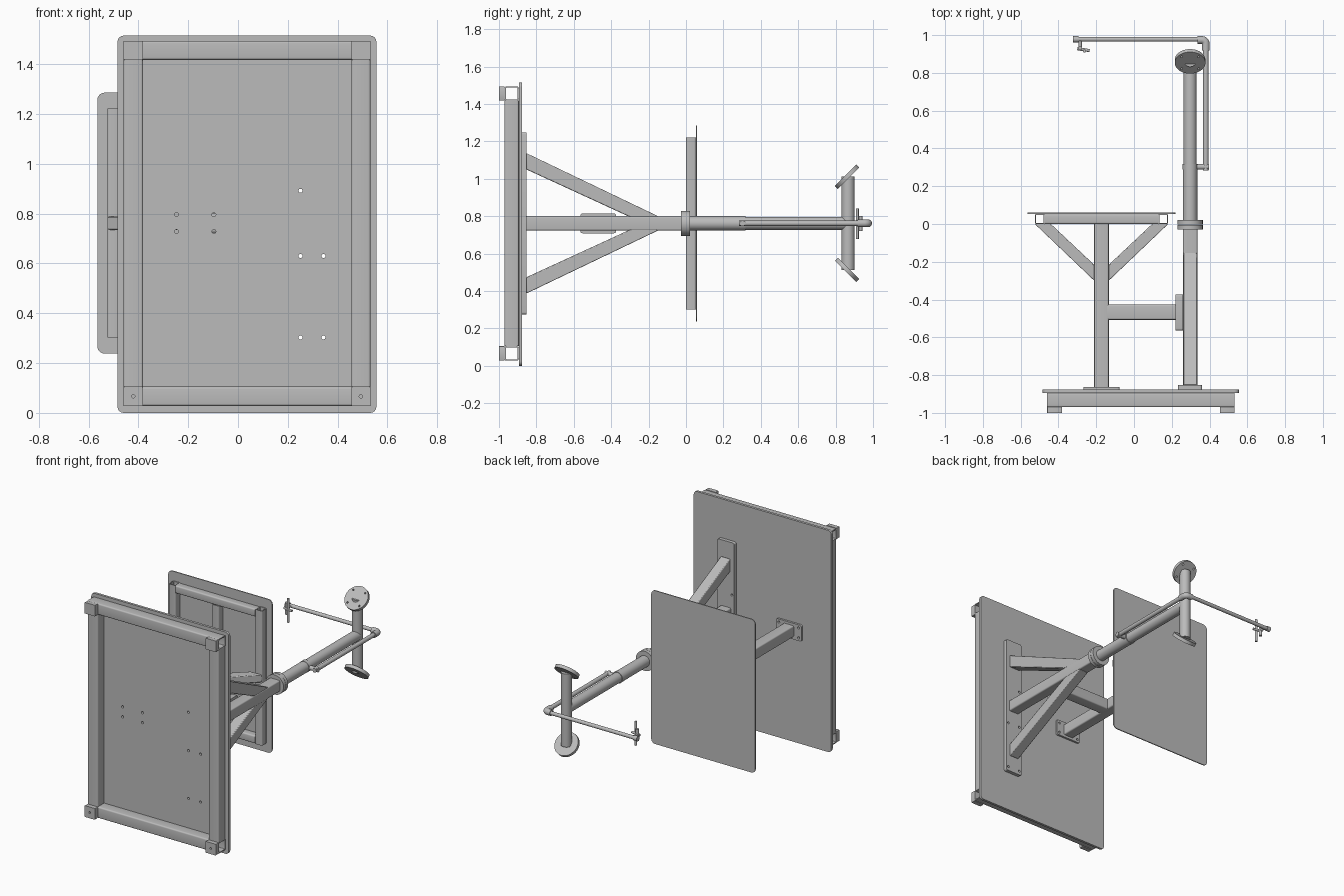
import bpy, bmesh, math
from mathutils import Vector

cube = bpy.data.objects.get("Cube")
if cube:
    bpy.data.objects.remove(cube, do_unlink=True)

steel = bpy.data.materials.new("painted_grey_steel")
steel.use_nodes = True
GREY = (0.5, 0.5, 0.5, 1)
steel.diffuse_color = GREY
steel.node_tree.nodes["Principled BSDF"].inputs["Base Color"].default_value = GREY

MID = 0.762          # height of the arms
ARM, POST = 0.297, -0.172   # x of the long arm and of the board post


def finish(name, bm):
    bmesh.ops.recalc_face_normals(bm, faces=bm.faces)
    mesh = bpy.data.meshes.new(name)
    bm.to_mesh(mesh)
    bm.free()
    mesh.materials.append(steel)
    obj = bpy.data.objects.new(name, mesh)
    bpy.context.collection.objects.link(obj)
    return obj


def rounded(u0, u1, v0, v1, r, n=4):
    """Rounded rectangle outline."""
    pts = []
    for k, (cu, cv) in enumerate([(u1 - r, v1 - r), (u0 + r, v1 - r), (u0 + r, v0 + r), (u1 - r, v0 + r)]):
        for i in range(n + 1):
            a = math.pi / 2 * (k + i / n)
            pts.append((cu + r * math.cos(a), cv + r * math.sin(a)))
    return pts


def prism(name, axis, outline, a, b, hole=None):
    """Extrude an outline along an axis, with an optional matching hole."""
    place = {"x": lambda u, v, w: (w, u, v), "y": lambda u, v, w: (u, w, v), "z": lambda u, v, w: (u, v, w)}[axis]
    bm = bmesh.new()
    n = len(outline)
    rings = [[[bm.verts.new(place(u, v, w)) for u, v in loop] for w in (a, b)]
             for loop in ([outline, hole] if hole else [outline])]
    for lo, hi in rings:
        for i in range(n):
            j = (i + 1) % n
            bm.faces.new((lo[i], lo[j], hi[j], hi[i]))
    for end in (0, 1):
        if hole:
            o, h = rings[0][end], rings[1][end]
            for i in range(n):
                j = (i + 1) % n
                bm.faces.new((o[i], o[j], h[j], h[i]))
        else:
            bm.faces.new(rings[0][end])
    return finish(name, bm)


def tube(name, axis, u0, u1, v0, v1, a, b, wall=0.007):
    """Hollow rectangular tube."""
    return prism(name, axis, rounded(u0, u1, v0, v1, 0.009), a, b,
                 rounded(u0 + wall, u1 - wall, v0 + wall, v1 - wall, 0.004))


def rod(name, p, q, r, sides=32):
    p, q = Vector(p), Vector(q)
    bm = bmesh.new()
    bmesh.ops.create_cone(bm, cap_ends=True, segments=sides, radius1=r, radius2=r, depth=(q - p).length)
    turn = (q - p).to_track_quat("Z", "Y").to_matrix().to_4x4()
    turn.translation = (p + q) / 2
    bm.transform(turn)
    return finish(name, bm)


def drill(obj, spots, direction, r):
    """Cut round holes centred on the spots along a direction."""
    for s in spots:
        d = Vector(direction)
        cutter = rod("drill_bit", Vector(s) - d, Vector(s) + d, r, 16)
        mod = obj.modifiers.new("hole", "BOOLEAN")
        mod.operation, mod.object, mod.solver = "DIFFERENCE", cutter, "EXACT"
        graph = bpy.context.evaluated_depsgraph_get()
        mesh = bpy.data.meshes.new_from_object(obj.evaluated_get(graph))
        obj.modifiers.clear()
        obj.data = mesh
        bpy.data.objects.remove(cutter, do_unlink=True)


# Large base plate with bolt holes
arm_holes = [(ARM + s * 0.046, -0.875, z) for z in (0.303, 0.63, 0.892, 1.22) for s in (-1, 1)]
post_holes = [(POST + s * 0.075, -0.87, MID + t * 0.034) for s in (-1, 1) for t in (-1, 1)]
THROUGH = (0, 0.06, 0)
plate = prism("base_plate", "y", rounded(-0.484, 0.556, 0, 1.515, 0.025), -0.894, -0.877)
drill(plate, arm_holes + post_holes, THROUGH, 0.008)

# Base frame of hollow tubes, with block feet at the corners
for side, x0, x1 in (("right", -0.46, -0.381), ("left", 0.455, 0.532)):
    tube(f"base_{side}_rail", "z", x0, x1, -0.97, -0.894, 0.105, 1.418)
for level, z0, z1 in (("bottom", 0.028, 0.105), ("top", 1.418, 1.494)):
    tube(f"base_{level}_rail", "x", -0.97, -0.894, z0, z1, -0.46, 0.532)
    for side, x0, x1 in (("right", -0.46, -0.381), ("left", 0.455, 0.532)):
        foot = prism(f"{level}_{side}_foot", "y", rounded(x0, x1, z0, z1, 0.004, 2), -1, -0.97)
        drill(foot, [((x0 + x1) / 2, -1, (z0 + z1) / 2)], (0, 0.02, 0), 0.007)

# Mounting plates on the back of the base
arm_mount = prism("arm_mounting_plate", "y", rounded(ARM - 0.064, ARM + 0.064, 0.275, 1.249, 0.012), -0.877, -0.853)
drill(arm_mount, arm_holes, THROUGH, 0.008)
post_mount = prism("post_mounting_plate", "y",
                   rounded(POST - 0.096, POST + 0.096, MID - 0.055, MID + 0.055, 0.012), -0.877, -0.863)
drill(post_mount, post_holes, THROUGH, 0.008)

# Long arm: square part, two braces, then round pipe
H = 0.0385
prism("arm_square_tube", "y", rounded(ARM - H, ARM + H, MID - H, MID + H, 0.009), -0.853, -0.02)
for name, s in (("upper", 1), ("lower", -1)):
    side_shape = [(-0.853, MID + s * 0.375), (-0.15, MID + s * H), (-0.20, MID), (-0.31, MID + s * H), (-0.853, MID + s * 0.288)]
    brace = prism(f"arm_{name}_brace", "x", side_shape, ARM - 0.036, ARM + 0.036)
    bevel = brace.modifiers.new("soft_edges", "BEVEL")
    bevel.width, bevel.segments = 0.005, 2
for y0, y1, label in ((-0.028, -0.004, "front"), (-0.002, 0.022, "back")):
    flange = rod(f"{label}_collar", (ARM, y0, MID), (ARM, y1, MID), 0.067, 48)
    spots = [(ARM + 0.053 * math.cos(a), 0, MID + 0.053 * math.sin(a))
             for a in (math.pi / 4 + k * math.pi / 2 for k in range(4))]
    drill(flange, spots, THROUGH, 0.006)
rod("arm_sleeve", (ARM, 0, MID), (ARM, 0.3, MID), 0.038)
rod("arm_pipe", (ARM, 0.25, MID), (ARM, 0.868, MID), 0.035)

# Crosshead with two tilted discs
HEAD = 0.867
rod("crosshead", (ARM, HEAD, MID - 0.25), (ARM, HEAD, MID + 0.25), 0.035)
for name, s in (("upper", 1), ("lower", -1)):
    mid = Vector((ARM, 0.861, MID + s * 0.249))
    n = Vector((0, -1, s)).normalized()
    across = Vector((0, 1, s)).normalized()
    disc = rod(f"{name}_disc", mid - n * 0.011, mid + n * 0.011, 0.081, 48)
    sides = Vector((1, 0, 0))
    drill(disc, [mid + (across * t + sides * u) * 0.045 for t in (-1, 1) for u in (-1, 1)], n * 0.04, 0.006)

# Side handle: bracket, long rod, elbow, cross rod
SIDE, BACK = 0.38, 0.978
rod("handle_band", (ARM, 0.288, MID), (ARM, 0.318, MID), 0.0395)
rod("handle_bracket", (ARM, 0.303, MID), (SIDE + 0.016, 0.303, MID), 0.015)
rod("handle_rod", (SIDE, 0.283, MID), (SIDE, BACK - 0.04, MID), 0.0145)
curve = bpy.data.curves.new("elbow_path", "CURVE")
curve.dimensions = "3D"
curve.bevel_depth, curve.bevel_resolution, curve.use_fill_caps = 0.0205, 6, True
bend = [(SIDE - 0.045, BACK - 0.004)] + [
    (SIDE - 0.02 + 0.02 * math.cos(a), BACK - 0.024 + 0.02 * math.sin(a))
    for a in (math.pi / 2 * (1 - k / 6) for k in range(7))] + [(SIDE, BACK - 0.06)]
path = curve.splines.new("POLY")
path.points.add(len(bend) - 1)
for point, (x, y) in zip(path.points, bend):
    point.co = (x, y, MID, 1)
source = bpy.data.objects.new("elbow_path", curve)
bpy.context.collection.objects.link(source)
graph = bpy.context.evaluated_depsgraph_get()
bm = bmesh.new()
bm.from_mesh(bpy.data.meshes.new_from_object(source.evaluated_get(graph)))
finish("handle_elbow", bm)
bpy.data.objects.remove(source, do_unlink=True)
rod("cross_rod", (-0.318, BACK, MID), (SIDE - 0.04, BACK, MID), 0.0125)
rod("cross_rod_end", (-0.322, BACK, MID), (-0.295, BACK, MID), 0.0165)

# Small clamp hanging on the end of the cross rod
rod("clamp_stem", (-0.285, BACK, MID), (-0.285, 0.925, MID), 0.009, 16)
rod("clamp_bar", (-0.285, 0.932, MID - 0.04), (-0.285, 0.932, MID + 0.04), 0.011, 16)
rod("clamp_link", (-0.30, 0.928, MID), (-0.235, 0.918, MID), 0.008, 16)
rod("clamp_pin", (-0.262, 0.916, MID - 0.084), (-0.262, 0.916, MID + 0.08), 0.008, 16)

# Board post, cross link and link plate
prism("board_post", "y", rounded(POST - H, POST + H, MID - H, MID + H, 0.009), -0.863, 0)
prism("cross_link", "x", rounded(-0.507, -0.427, MID - H, MID + H, 0.009), POST + 0.03, 0.225)
prism("link_plate", "x", rounded(-0.565, -0.373, MID - 0.053, MID + 0.053, 0.012), 0.22, ARM - H + 0.002)

# Diagonal braces from the post to the board frame
for name, s in (("right", -1), ("left", 1)):
    shape = [(POST + s * x, y) for x, y in ((0.03, -0.308), (0.353, 0), (0.268, 0), (0.03, -0.224))]
    brace = prism(f"board_{name}_brace", "z", shape, MID - 0.027, MID + 0.027)
    bevel = brace.modifiers.new("soft_edges", "BEVEL")
    bevel.width, bevel.segments = 0.005, 2

# Board with its frame
prism("board", "y", rounded(POST - 0.393, POST + 0.393, 0.238, 1.286, 0.03, 6), 0.053, 0.06)
for name, x in (("right", -0.327), ("middle", 0), ("left", 0.327)):
    inset = 0 if x else 0.053
    tube(f"board_{name}_upright", "z", POST + x - 0.026, POST + x + 0.026, 0, 0.053, 0.302 + inset, 1.222 - inset, 0.005)
for name, z in (("bottom", 0.302), ("top", 1.169)):
    tube(f"board_{name}_rail", "x", 0, 0.053, z, z + 0.053, POST - 0.301, POST + 0.301, 0.005)

# Smooth round faces, keep corners sharp
for obj in bpy.context.collection.objects:
    if obj.type == "MESH" and obj.data.materials and obj.data.materials[0] == steel:
        obj.data.polygons.foreach_set("use_smooth", [True] * len(obj.data.polygons))
        obj.data.set_sharp_from_angle(angle=math.radians(35))
